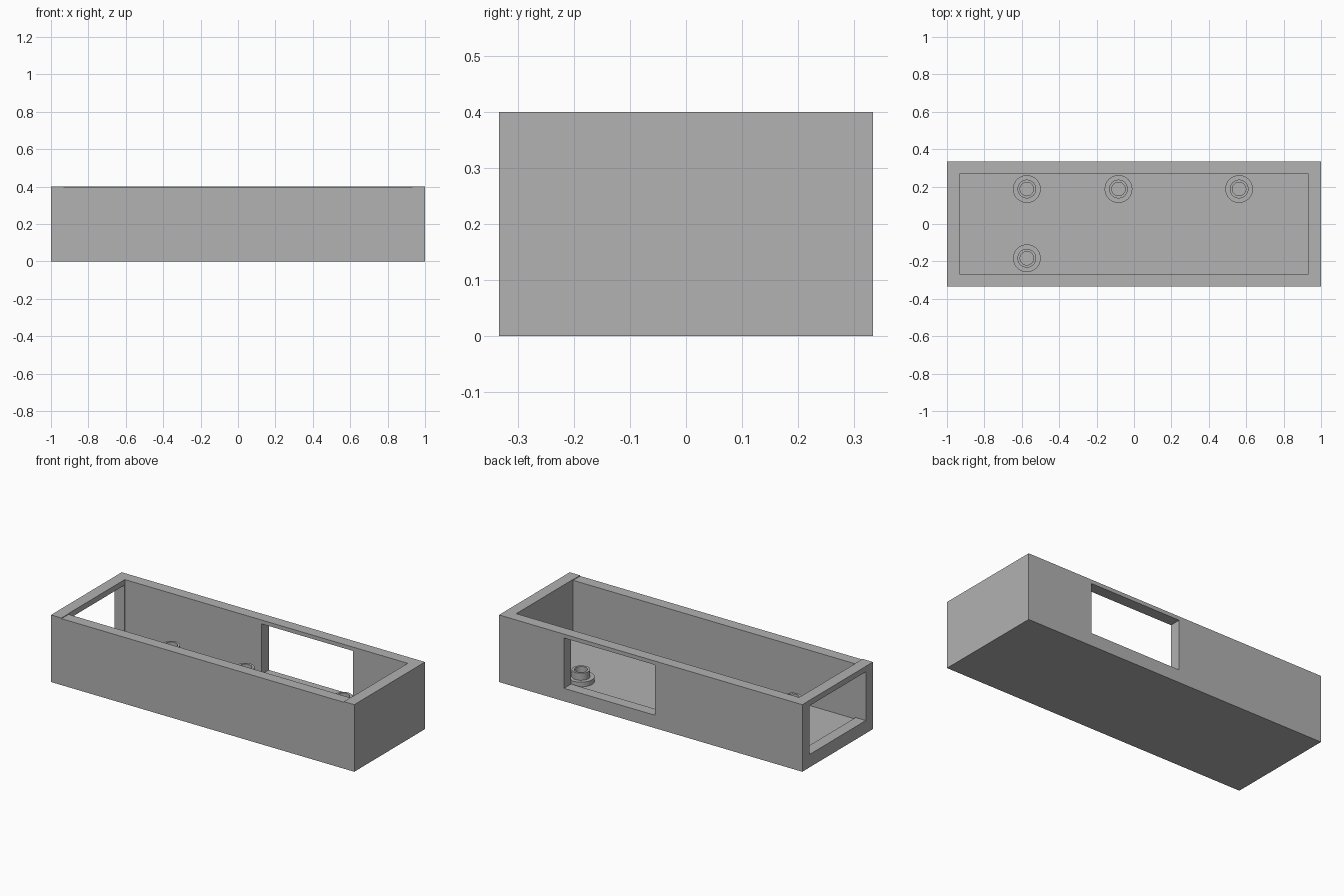
import bpy, bmesh, math
from mathutils import Matrix, Vector

cube = bpy.data.objects.get("Cube")
if cube:
    bpy.data.objects.remove(cube, do_unlink=True)

# Single grey plastic
grey = bpy.data.materials.new("plain_grey")
grey.use_nodes = True
colour = (0.445, 0.445, 0.445, 1)
grey.diffuse_color = colour
grey.node_tree.nodes["Principled BSDF"].inputs["Base Color"].default_value = colour


def add_object(name, bm):
    bmesh.ops.recalc_face_normals(bm, faces=bm.faces)
    mesh = bpy.data.meshes.new(name)
    bm.to_mesh(mesh)
    bm.free()
    mesh.materials.append(grey)
    obj = bpy.data.objects.new(name, mesh)
    bpy.context.collection.objects.link(obj)
    return obj


def box(name, low, high):
    low, high = Vector(low), Vector(high)
    bm = bmesh.new()
    place = Matrix.Translation((low + high) / 2) @ Matrix.Diagonal((*(high - low), 1))
    bmesh.ops.create_cube(bm, size=1, matrix=place)
    return add_object(name, bm)


def cut(target, name, low, high):
    cutter = box(name, low, high)
    cutter.hide_render = True
    mod = target.modifiers.new(name, "BOOLEAN")
    mod.operation, mod.solver, mod.object = "DIFFERENCE", "EXACT", cutter
    bpy.context.view_layer.objects.active = target
    bpy.ops.object.modifier_apply(modifier=mod.name)
    bpy.data.objects.remove(cutter, do_unlink=True)


# Open tray
HX, HY, H, WALL = 1.0, 0.333, 0.4, 0.067
IX, IY, FLOOR = HX - WALL, HY - WALL, WALL
tray = box("tray", (-HX, -HY, 0), (HX, HY, H))
cut(tray, "cavity", (-IX, -IY, FLOOR), (IX, IY, 1))
# Window in the back wall, wide opening in the right end
cut(tray, "back_window", (-0.03, 0.2, 0.077), (0.571, 0.5, 0.377))
cut(tray, "end_opening", (-1.2, -0.265, 0.077), (-0.9, 0.265, 0.367))
# Front wall sits slightly lower between the ends
cut(tray, "front_step", (-0.931, -0.5, 0.396), (0.931, -0.25, 0.6))

# Stepped hollow standoffs, turned from one profile
profile = [(0.074, FLOOR), (0.074, 0.095), (0.05, 0.095),
           (0.05, 0.137), (0.036, 0.137), (0.036, FLOOR)]


def standoff(name, x, y):
    bm = bmesh.new()
    verts = [bm.verts.new((r, 0, z)) for r, z in profile]
    edges = [bm.edges.new(pair) for pair in zip(verts, verts[1:])]
    bmesh.ops.spin(bm, geom=verts + edges, cent=(0, 0, 0), axis=(0, 0, 1),
                   angle=math.tau, steps=48)
    bmesh.ops.remove_doubles(bm, verts=bm.verts, dist=0.0001)
    obj = add_object(name, bm)
    obj.location = (x, y, 0)
    bpy.ops.object.select_all(action="DESELECT")
    obj.select_set(True)
    bpy.context.view_layer.objects.active = obj
    bpy.ops.object.shade_smooth_by_angle(angle=math.radians(30))


standoff("standoff_back_right", -0.573, 0.187)
standoff("standoff_front_right", -0.573, -0.183)
standoff("standoff_back_middle", -0.083, 0.187)
standoff("standoff_back_left", 0.562, 0.187)
